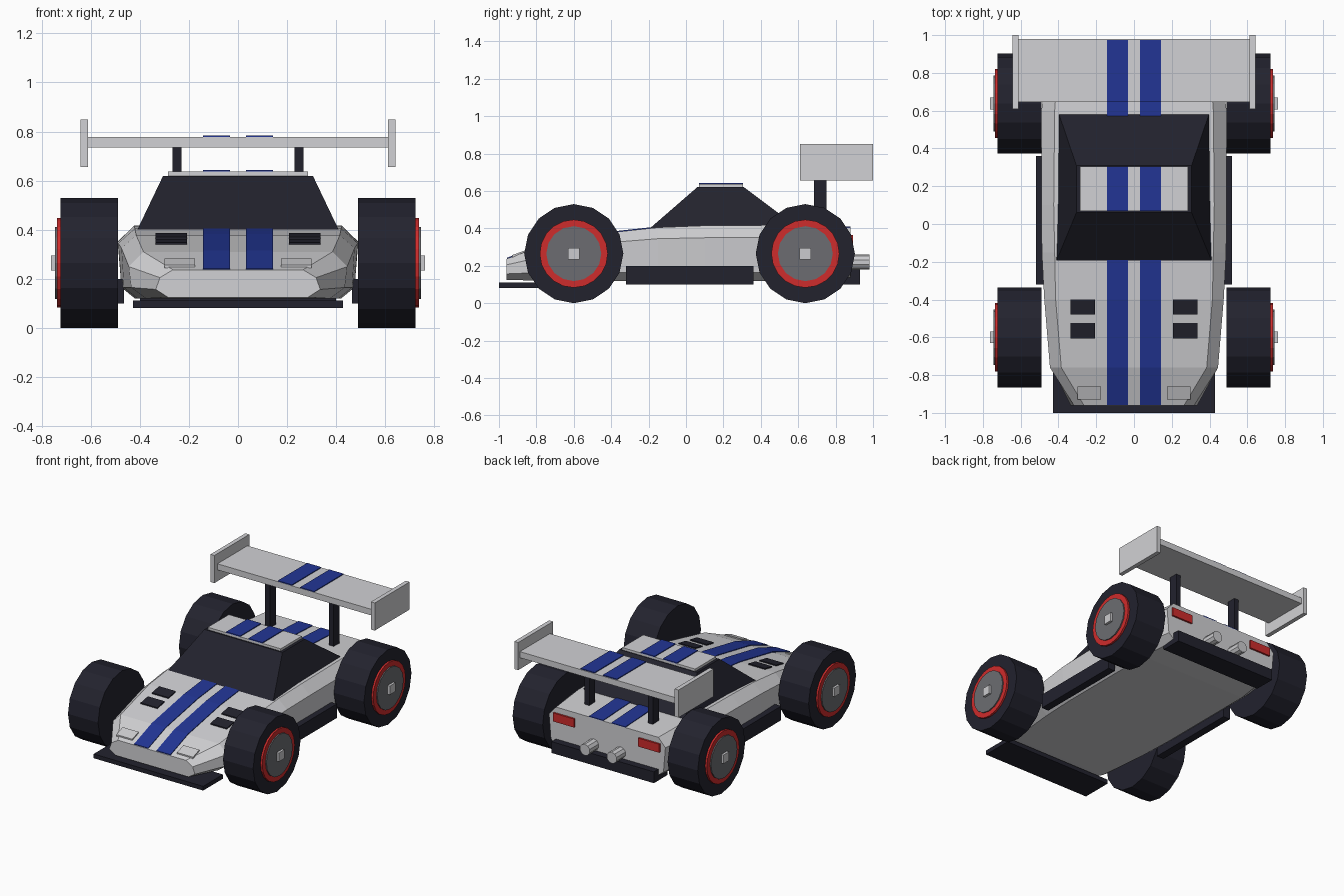
import bpy, bmesh, math
from mathutils import Matrix

if "Cube" in bpy.data.objects:
    bpy.data.objects.remove(bpy.data.objects["Cube"])


def mat(name, r, g, b):
    m = bpy.data.materials.new(name)
    m.diffuse_color = (r, g, b, 1)
    m.use_nodes = True
    m.node_tree.nodes["Principled BSDF"].inputs["Base Color"].default_value = m.diffuse_color
    return m


SILVER = mat("body_silver", 0.64, 0.64, 0.66)
BLUE = mat("stripe_blue", 0.016, 0.036, 0.30)
BLACK = mat("rubber_black", 0.016, 0.016, 0.027)
GLASS = mat("dark_glass", 0.016, 0.016, 0.026)
RED = mat("signal_red", 0.62, 0.025, 0.025)
GREY = mat("hub_grey", 0.15, 0.152, 0.165)
METAL = mat("bright_metal", 0.60, 0.60, 0.62)


def finish(name, bm, m):
    bmesh.ops.recalc_face_normals(bm, faces=bm.faces)
    me = bpy.data.meshes.new(name)
    bm.to_mesh(me)
    bm.free()
    me.materials.append(m)
    ob = bpy.data.objects.new(name, me)
    bpy.context.collection.objects.link(ob)
    return ob


def loft(name, rings, m):
    """Skin closed rings of points and cap both ends."""
    bm = bmesh.new()
    vs = [[bm.verts.new(p) for p in ring] for ring in rings]
    n = len(vs[0])
    for a, b in zip(vs, vs[1:]):
        for i in range(n):
            j = (i + 1) % n
            bm.faces.new((a[i], a[j], b[j], b[i]))
    bm.faces.new(vs[0])
    bm.faces.new(vs[-1])
    return finish(name, bm, m)


def box(name, x, y, z, m):
    rings = [[(x[0], y[0], h), (x[1], y[0], h), (x[1], y[1], h), (x[0], y[1], h)] for h in z]
    return loft(name, rings, m)


def cylinder(name, r, depth, sides, centre, axis, m):
    bm = bmesh.new()
    rot = Matrix.Rotation(math.pi / 2, 4, 'Y' if axis == 'X' else 'X')
    bmesh.ops.create_cone(bm, cap_ends=True, segments=sides, radius1=r, radius2=r,
                          depth=depth, matrix=Matrix.Translation(centre) @ rot)
    return finish(name, bm, m)


def span(side, a, b):
    return sorted((side * a, side * b))


# Body: half sections as (y, bottom, lower side, shoulder, top edge)
SECTIONS = [
    (-0.96, (0.285, 0.125), (0.335, 0.157), (0.318, 0.205), (0.265, 0.237)),
    (-0.76, (0.375, 0.12), (0.435, 0.165), (0.445, 0.25), (0.385, 0.31)),
    (-0.40, (0.41, 0.12), (0.465, 0.165), (0.475, 0.325), (0.415, 0.378)),
    (-0.15, (0.42, 0.12), (0.475, 0.165), (0.488, 0.345), (0.42, 0.405)),
    (0.10, (0.42, 0.12), (0.475, 0.165), (0.49, 0.35), (0.425, 0.415)),
    (0.60, (0.42, 0.12), (0.475, 0.165), (0.49, 0.352), (0.42, 0.418)),
    (0.88, (0.39, 0.13), (0.44, 0.17), (0.455, 0.345), (0.40, 0.405)),
]
loft("body", [[(x, y, z) for x, z in half] + [(-x, y, z) for x, z in reversed(half)]
              for y, *half in SECTIONS], SILVER)


def top_z(y):
    for a, b in zip(SECTIONS, SECTIONS[1:]):
        if y <= b[0]:
            t = (y - a[0]) / (b[0] - a[0])
            return a[4][1] + t * (b[4][1] - a[4][1])
    return SECTIONS[-1][4][1]


def drape(name, x, y, thick, m):
    """Thin plate following the top of the body."""
    ys = [y[0]] + [s[0] for s in SECTIONS if y[0] < s[0] < y[1]] + [y[1]]
    loft(name, [[(x[0], v, top_z(v) - 0.003), (x[1], v, top_z(v) - 0.003),
                 (x[1], v, top_z(v) + thick), (x[0], v, top_z(v) + thick)] for v in ys], m)


# Cabin glass and roof
loft("cabin_glass", [
    [(-0.415, -0.205, 0.39), (0.415, -0.205, 0.39), (0.40, 0.59, 0.41), (-0.40, 0.59, 0.41)],
    [(-0.305, 0.06, 0.62), (0.305, 0.06, 0.62), (0.305, 0.31, 0.62), (-0.305, 0.31, 0.62)]], GLASS)
box("roof_panel", (-0.285, 0.285), (0.07, 0.305), (0.615, 0.637), SILVER)

# Rear wing
box("wing_blade", (-0.615, 0.615), (0.645, 0.98), (0.735, 0.778), SILVER)

# Splitter, diffuser
box("front_splitter", (-0.428, 0.428), (-1.0, -0.78), (0.082, 0.112), BLACK)
box("rear_diffuser", (-0.40, 0.40), (0.78, 0.93), (0.10, 0.18), BLACK)

for s, tag in ((-1, "left"), (1, "right")):
    # Racing stripes
    sx = span(s, 0.032, 0.142)
    drape("hood_stripe_" + tag, sx, (-0.957, -0.19), 0.005, BLUE)
    drape("deck_stripe_" + tag, sx, (0.57, 0.88), 0.005, BLUE)
    box("roof_stripe_" + tag, sx, (0.07, 0.305), (0.636, 0.643), BLUE)
    box("wing_stripe_" + tag, sx, (0.647, 0.975), (0.777, 0.784), BLUE)

    # Hood vents and headlights
    for i, y in enumerate((-0.605, -0.48)):
        drape(f"hood_vent_{tag}_{i + 1}", span(s, 0.207, 0.337), (y, y + 0.08), 0.008, BLACK)
    drape("headlight_" + tag, span(s, 0.175, 0.30), (-0.93, -0.86), 0.009, METAL)

    # Wing supports
    box("wing_post_" + tag, span(s, 0.23, 0.267), (0.685, 0.75), (0.38, 0.74), BLACK)
    box("wing_endplate_" + tag, span(s, 0.612, 0.642), (0.61, 1.0), (0.655, 0.85), SILVER)

    # Side skirts, tail lights, exhausts
    box("side_skirt_" + tag, span(s, 0.465, 0.52), (-0.32, 0.36), (0.10, 0.20), BLACK)
    box("tail_light_" + tag, span(s, 0.25, 0.415), (0.87, 0.893), (0.305, 0.365), RED)
    cylinder("exhaust_" + tag, 0.04, 0.14, 10, (s * 0.105, 0.91, 0.22), 'Y', METAL)

    # Wheels
    for end, y in (("front", -0.60), ("rear", 0.638)):
        name = f"{end}_{tag}_"
        cylinder(name + "tyre", 0.265, 0.235, 16, (s * 0.606, y, 0.265), 'X', BLACK)
        cylinder(name + "rim", 0.182, 0.05, 20, (s * 0.712, y, 0.265), 'X', RED)
        cylinder(name + "hub", 0.147, 0.05, 16, (s * 0.72, y, 0.265), 'X', GREY)
        box(name + "hub_cap", span(s, 0.70, 0.762), (y - 0.031, y + 0.031), (0.234, 0.296), METAL)
